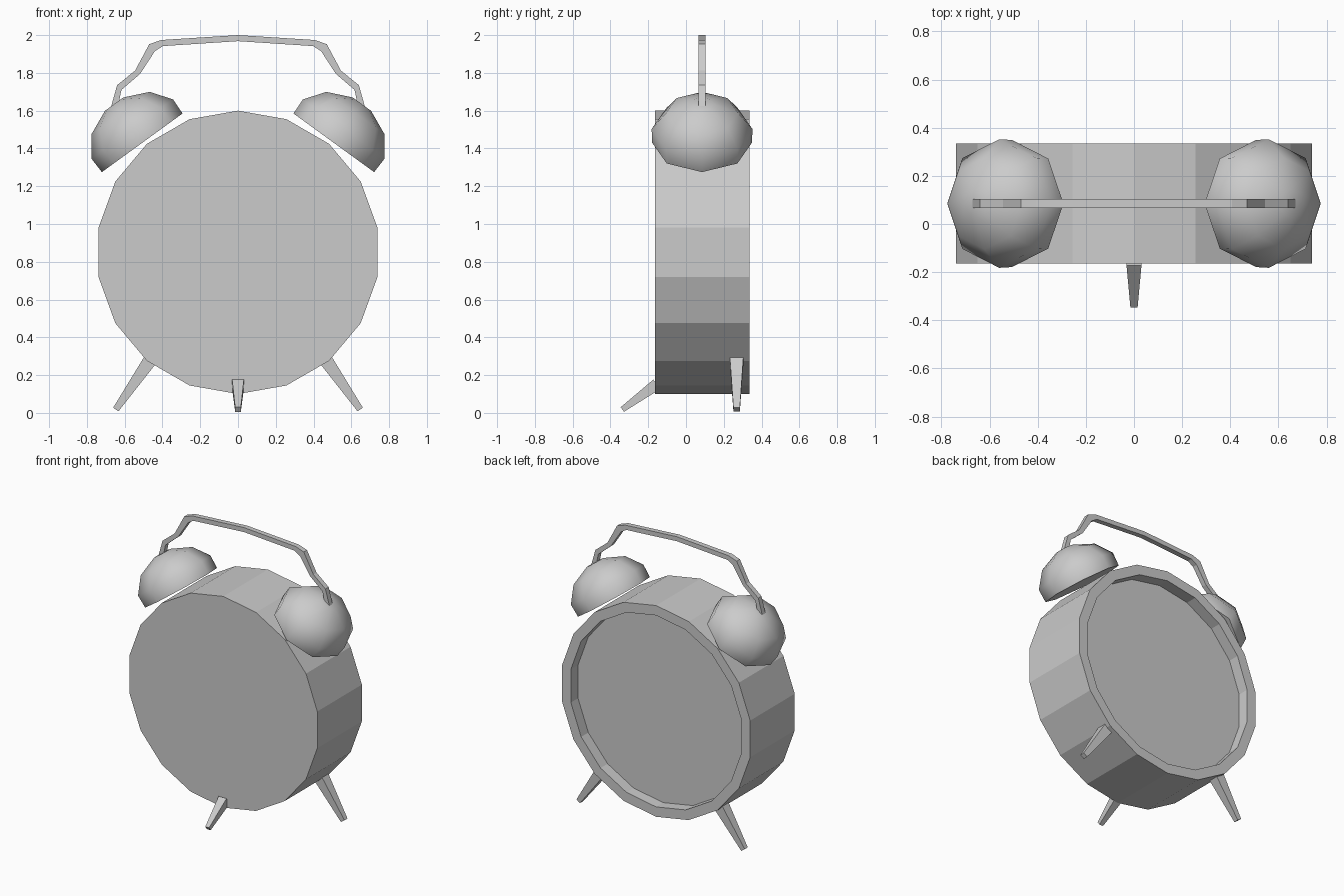
import bpy, bmesh
from math import cos, sin, pi, radians
from mathutils import Vector

if "Cube" in bpy.data.objects:
    bpy.data.objects.remove(bpy.data.objects["Cube"])

MID_Y = 0.085


def loft(name, rings, smooth=False):
    """Skin a row of equal-sized closed rings and cap both ends."""
    bm = bmesh.new()
    loops = [[bm.verts.new(p) for p in ring] for ring in rings]
    n = len(loops[0])
    for a, b in zip(loops, loops[1:]):
        for i in range(n):
            j = (i + 1) % n
            bm.faces.new((a[i], a[j], b[j], b[i]))
    bm.faces.new(loops[0])
    bm.faces.new(loops[-1])
    bmesh.ops.recalc_face_normals(bm, faces=bm.faces)
    mesh = bpy.data.meshes.new(name)
    bm.to_mesh(mesh)
    bm.free()
    obj = bpy.data.objects.new(name, mesh)
    bpy.context.collection.objects.link(obj)
    if smooth:
        bpy.ops.object.select_all(action='DESELECT')
        obj.select_set(True)
        bpy.context.view_layer.objects.active = obj
        bpy.ops.object.shade_smooth_by_angle(angle=radians(50))
    return obj


def circle(center, u, w, radius, n):
    return [center + radius * (cos(2 * pi * i / n) * u + sin(2 * pi * i / n) * w)
            for i in range(n)]


def leg(name, root, tip, side, r_root, r_tip):
    """Square tapered peg; side is a unit vector across the peg."""
    root, tip, side = Vector(root), Vector(tip), Vector(side)
    other = (tip - root).normalized().cross(side)
    rings = [[c + r * (a * side + b * other)
              for a, b in ((-1, -1), (1, -1), (1, 1), (-1, 1))]
             for c, r in ((root, r_root), (tip, r_tip))]
    return loft(name, rings)


X, Y, Z = Vector((1, 0, 0)), Vector((0, 1, 0)), Vector((0, 0, 1))

# Drum body with a recessed back
profile = [(-0.165, 0.75), (0.335, 0.75), (0.335, 0.68), (0.255, 0.68)]
loft("clock_body", [circle(Vector((0, y, 0.85)), Z, X, r, 18) for y, r in profile])

# Bells and rear legs, one per side
dome = [(0.0, 0.264), (0.09, 0.267), (0.195, 0.19), (0.253, 0.06)]
tilt = radians(36)
for s, label in ((-1, "left"), (1, "right")):
    axis = Vector((s * sin(tilt), 0, cos(tilt)))
    across = Vector((s * cos(tilt), 0, -sin(tilt)))
    base = Vector((s * 0.507, MID_Y, 1.43))
    loft(label + "_bell",
         [circle(base + axis * v, across, Y, r, 8) for v, r in dome], smooth=True)
    leg(label + "_rear_leg", (s * 0.455, 0.268, 0.294), (s * 0.647, 0.268, 0.018),
        Y, 0.037, 0.017)

# Front leg
leg("front_leg", (0, -0.155, 0.151), (0, -0.337, 0.018), X, 0.031, 0.015)

# Carrying handle: outer and inner outline of the bent strip, right half
outer = [(0.675, 1.61), (0.64, 1.735), (0.545, 1.812), (0.47, 1.952), (0.407, 1.974), (0, 2.0)]
inner = [(0.638, 1.61), (0.617, 1.71), (0.518, 1.795), (0.44, 1.915), (0.397, 1.942), (0, 1.968)]
half = list(zip(outer, inner))
path = half + [((-o[0], o[1]), (-i[0], i[1])) for o, i in reversed(half[:-1])]
y0, y1 = MID_Y - 0.018, MID_Y + 0.018
loft("handle", [[Vector((o[0], y0, o[1])), Vector((o[0], y1, o[1])),
                 Vector((i[0], y1, i[1])), Vector((i[0], y0, i[1]))] for o, i in path])
